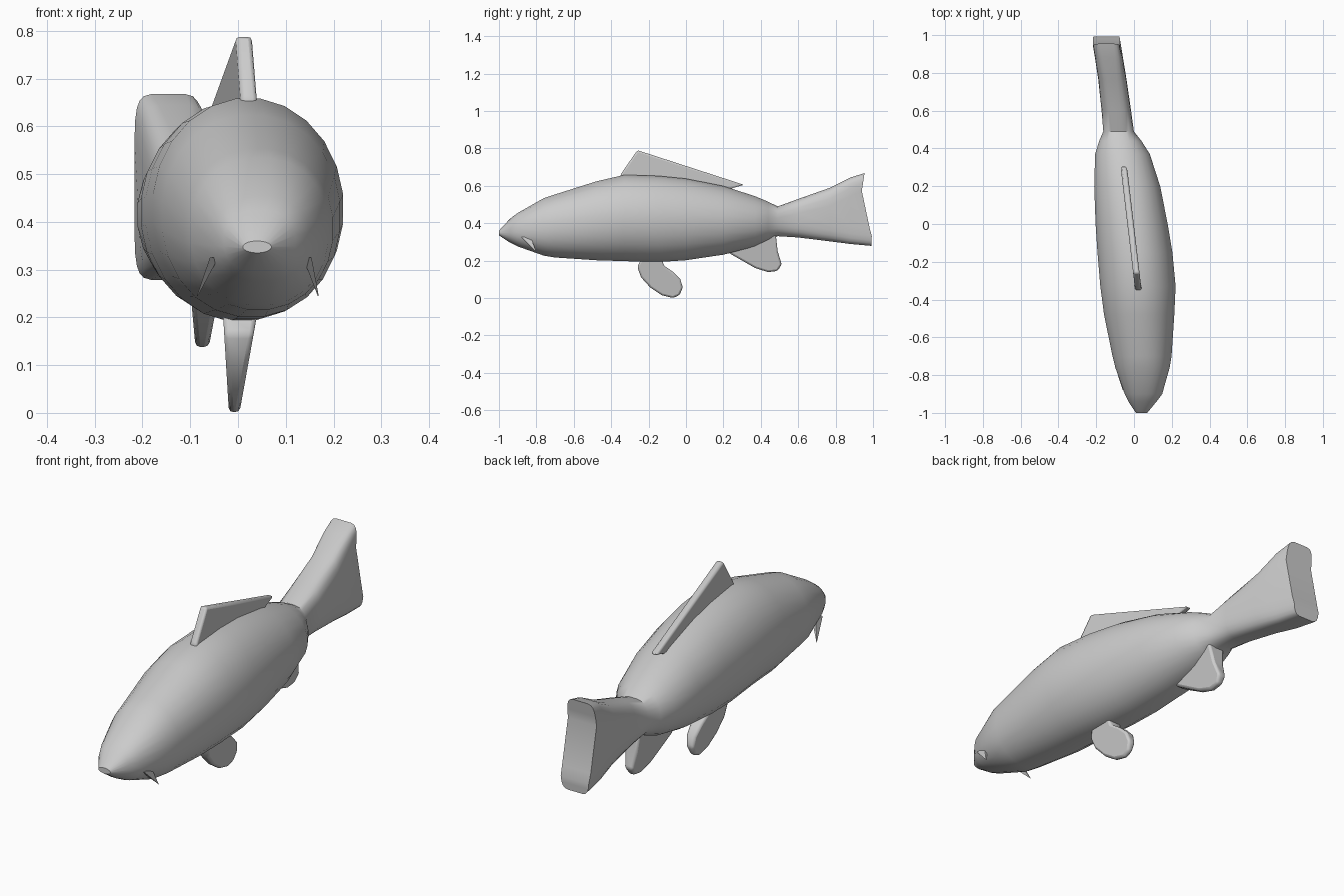
import bpy, bmesh, math

if "Cube" in bpy.data.objects:
    bpy.data.objects.remove(bpy.data.objects["Cube"])


def finish(name, bm, angle=40):
    bmesh.ops.recalc_face_normals(bm, faces=bm.faces)
    mesh = bpy.data.meshes.new(name)
    bm.to_mesh(mesh)
    bm.free()
    ob = bpy.data.objects.new(name, mesh)
    bpy.context.collection.objects.link(ob)
    bpy.ops.object.select_all(action='DESELECT')
    bpy.context.view_layer.objects.active = ob
    ob.select_set(True)
    bpy.ops.object.shade_smooth_by_angle(angle=math.radians(angle))
    return ob


def spow(v, p):
    return math.copysign(abs(v) ** p, v)


def fork(z):
    # Rear edge of the tail: notch between the upper and lower lobes
    pts = [(.27, .99), (.36, .995), (.44, .92), (.67, .955)]
    for (z0, y0), (z1, y1) in zip(pts, pts[1:]):
        if z <= z1:
            return y0 + (y1 - y0) * max(0, (z - z0) / (z1 - z0))
    return pts[-1][1]


def loft(name, sections, n=24):
    # Superelliptic rings: y, x min, x max, z bottom, z top, exponent
    bm = bmesh.new()
    rings = []
    for y, x0, x1, z0, z1, e in sections:
        ring = []
        for i in range(n):
            a = 2 * math.pi * (i + .5) / n
            x = (x0 + x1) / 2 + (x1 - x0) / 2 * spow(math.sin(a), 2 / e)
            z = (z0 + z1) / 2 + (z1 - z0) / 2 * spow(math.cos(a), 2 / e)
            ring.append(bm.verts.new((x, fork(z) if y is None else y, z)))
        rings.append(ring)
    for a, b in zip(rings, rings[1:]):
        for i in range(n):
            j = (i + 1) % n
            bm.faces.new((a[i], a[j], b[j], b[i]))
    # Cap both ends with horizontal strips so the fork stays clean
    for r in (rings[0], rings[-1]):
        for i in range(n // 2 - 1):
            bm.faces.new((r[i], r[i + 1], r[n - 2 - i], r[n - 1 - i]))
    return finish(name, bm)


def fin(name, outline, centre, half, bevel):
    # Side outline in (y, z), thickened across x
    bm = bmesh.new()
    sides = [[bm.verts.new((centre(y, z) + s * half(z), y, z)) for y, z in outline]
             for s in (-1, 1)]
    bm.faces.new(sides[0])
    bm.faces.new(sides[1][::-1])
    n = len(outline)
    for i in range(n):
        j = (i + 1) % n
        bm.faces.new((sides[0][i], sides[0][j], sides[1][j], sides[1][i]))
    ob = finish(name, bm, 50)
    if bevel:
        mod = ob.modifiers.new("rounded_rim", 'BEVEL')
        mod.width = bevel
        mod.segments = 2
    return ob


# Bent body running into the thick forked tail
loft("body_and_tail", [
    (-1.0, .01, .07, .335, .36, 2),
    (-.94, -.03, .12, .295, .425, 2.4),
    (-.90, -.05, .15, .275, .455, 2.3),
    (-.76, -.10, .19, .225, .535, 2.2),
    (-.70, -.115, .20, .215, .555, 2.1),
    (-.48, -.16, .215, .20, .625, 2.1),
    (-.33, -.18, .222, .195, .66, 2),
    (-.15, -.195, .205, .19, .655, 2),
    (0, -.205, .18, .20, .64, 2),
    (.20, -.212, .14, .23, .60, 2),
    (.37, -.207, .085, .275, .545, 2),
    (.44, -.185, .04, .305, .515, 2.2),
    (.49, -.163, 0, .33, .49, 2.6),
    (.60, -.172, -.015, .323, .53, 3),
    (.77, -.19, -.04, .302, .59, 3.6),
    (.88, -.207, -.058, .288, .645, 5),
    (None, -.217, -.075, .278, .668, 6),
])

# Long slanted dorsal fin
fin("dorsal_fin",
    [(-.35, .63), (-.35, .66), (-.26, .79), (.31, .605), (.24, .585), (.25, .555), (0, .59)],
    lambda y, z: .022 - .118 * (y + .34), lambda z: .017, .009)

# Paddle shaped belly fin
fin("pelvic_fin",
    [(-.13, .22), (-.24, .21), (-.26, .165), (-.24, .11), (-.19, .055), (-.13, .015),
     (-.07, 0), (-.035, .015), (-.017, .055), (-.03, .10), (-.07, .14), (-.12, .175)],
    lambda y, z: -.008 + .06 * z, lambda z: .011 + .12 * z, .01)

# Fin below the tail root
fin("anal_fin",
    [(.22, .26), (.23, .24), (.30, .20), (.37, .16), (.44, .138), (.49, .145),
     (.512, .18), (.49, .25), (.48, .34), (.35, .34)],
    lambda y, z: -.075 + .05 * (z - .14), lambda z: .014 + .14 * (z - .138), .01)

# Two whisker-like barbels at the mouth corners
for side, (root, tip) in {"left": (-.05, -.085), "right": (.145, .168)}.items():
    fin("barbel_" + side, [(-.88, .325), (-.80, .245), (-.83, .325)],
        lambda y, z, r=root, t=tip: t + (r - t) * (z - .245) / .08,
        lambda z: .001 + .1 * (z - .245), 0)
